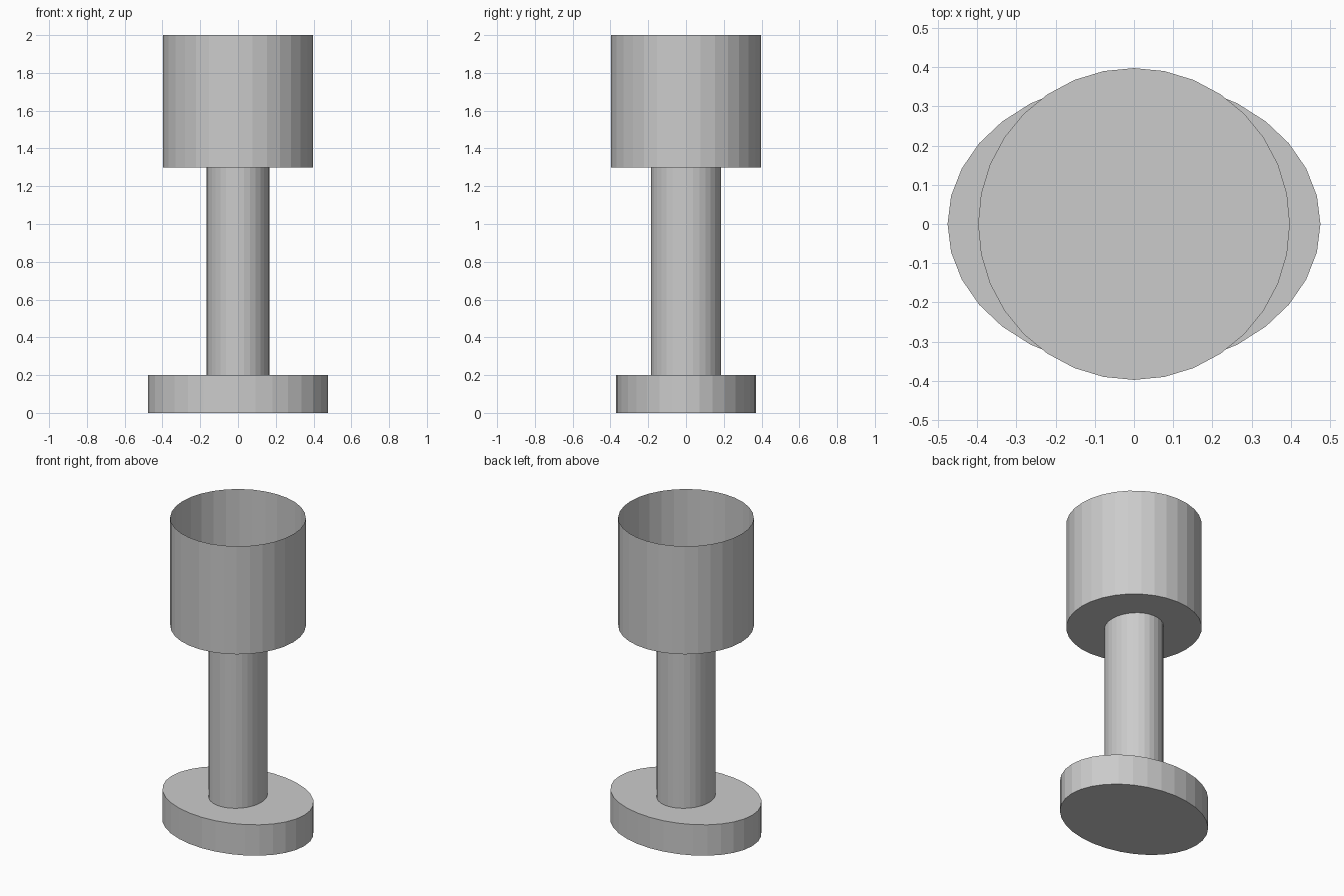
import bpy, bmesh
from mathutils import Matrix

if "Cube" in bpy.data.objects:
    bpy.data.objects.remove(bpy.data.objects["Cube"])

SIDES = 32


def elliptic_cylinder(name, rx, ry, z0, z1, open_top=False):
    """Flat-shaded upright cylinder with an elliptical section."""
    bm = bmesh.new()
    bmesh.ops.create_cone(bm, cap_ends=True, segments=SIDES,
                          radius1=1, radius2=1, depth=1)
    bm.transform(Matrix.Translation((0, 0, (z0 + z1) / 2))
                 @ Matrix.Diagonal((rx, ry, z1 - z0, 1)))
    if open_top:
        bm.normal_update()
        top = [f for f in bm.faces if f.normal.z > 0.9]
        bmesh.ops.delete(bm, geom=top, context='FACES_ONLY')
    mesh = bpy.data.meshes.new(name)
    bm.to_mesh(mesh)
    bm.free()
    obj = bpy.data.objects.new(name, mesh)
    bpy.context.collection.objects.link(obj)
    return obj


# Oval foot
elliptic_cylinder("base", 0.476, 0.37, 0.0, 0.2)
# Slightly oval stem
elliptic_cylinder("stem", 0.167, 0.184, 0.2, 1.3)
# Thin-walled round cup, open at the top
elliptic_cylinder("cup", 0.398, 0.398, 1.3, 2.0, open_top=True)
